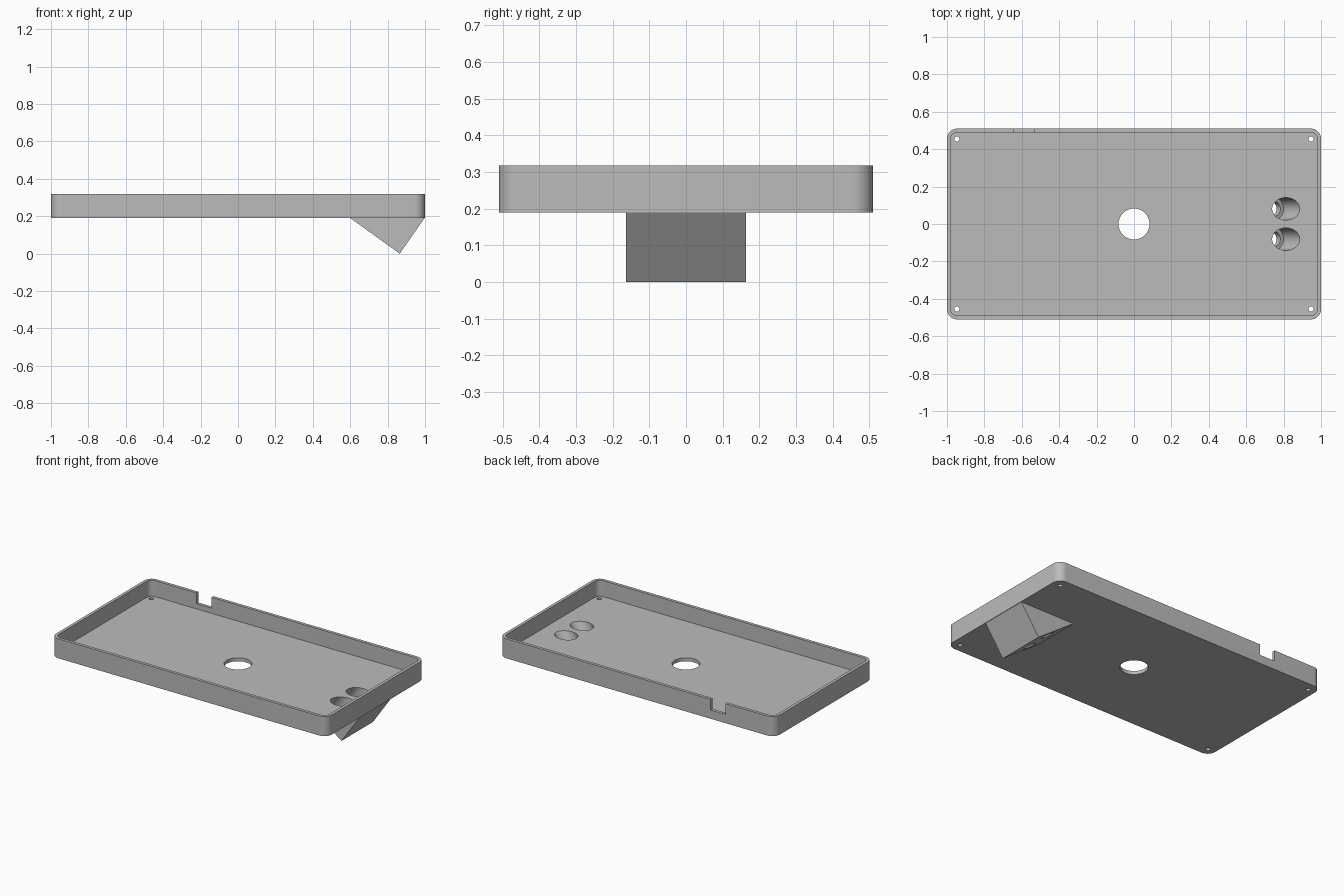
import bpy, bmesh, math
from mathutils import Vector

cube = bpy.data.objects.get("Cube")
if cube:
    bpy.data.objects.remove(cube)

BOTTOM, FLOOR, TOP = 0.19, 0.213, 0.318
HALF_X, HALF_Y, WALL, CORNER = 1.0, 0.51, 0.02, 0.055

grey = bpy.data.materials.new("plain grey")
grey.use_nodes = True
grey.diffuse_color = (0.5, 0.5, 0.5, 1)
grey.node_tree.nodes["Principled BSDF"].inputs["Base Color"].default_value = (0.5, 0.5, 0.5, 1)


def prism(name, outline, sweep):
    """Solid swept from a flat outline."""
    bm = bmesh.new()
    face = bm.faces.new([bm.verts.new(p) for p in outline])
    swept = bmesh.ops.extrude_face_region(bm, geom=[face])["geom"]
    verts = [v for v in swept if isinstance(v, bmesh.types.BMVert)]
    bmesh.ops.translate(bm, verts=verts, vec=sweep)
    bmesh.ops.recalc_face_normals(bm, faces=bm.faces)
    mesh = bpy.data.meshes.new(name)
    bm.to_mesh(mesh)
    bm.free()
    mesh.materials.append(grey)
    obj = bpy.data.objects.new(name, mesh)
    bpy.context.collection.objects.link(obj)
    return obj


def rounded_box(name, hx, hy, r, z0, z1, steps=10):
    outline = []
    for i, (sx, sy) in enumerate([(1, 1), (-1, 1), (-1, -1), (1, -1)]):
        for k in range(steps + 1):
            a = math.pi / 2 * (i + k / steps)
            outline.append((sx * (hx - r) + r * math.cos(a), sy * (hy - r) + r * math.sin(a), z0))
    return prism(name, outline, (0, 0, z1 - z0))


def rod(name, start, end, radius, sides=48):
    start, end = Vector(start), Vector(end)
    turn = (end - start).to_track_quat("Z", "Y")
    ring = [2 * math.pi * k / sides for k in range(sides)]
    outline = [start + turn @ Vector((radius * math.cos(a), radius * math.sin(a), 0)) for a in ring]
    return prism(name, outline, end - start)


def combine(target, tool, operation):
    bpy.context.view_layer.objects.active = target
    mod = target.modifiers.new("combine", "BOOLEAN")
    mod.operation, mod.solver, mod.object = operation, "EXACT", tool
    bpy.ops.object.modifier_apply(modifier=mod.name)
    bpy.data.objects.remove(tool)


# Tray shell with the angled sensor block underneath
tray = rounded_box("tray", HALF_X, HALF_Y, CORNER, BOTTOM, TOP)
profile = [(0.6, BOTTOM), (0.865, 0), (0.997, BOTTOM), (0.985, 0.2), (0.61, 0.2)]
block = prism("angled_block", [(x, -0.163, z) for x, z in profile], (0, 0.326, 0))
combine(tray, block, "UNION")
cavity = rounded_box("cavity", HALF_X - WALL, HALF_Y - WALL, CORNER - WALL, FLOOR, TOP + 0.1)
combine(tray, cavity, "DIFFERENCE")

# Centre hole and corner screw holes
holes = [(0, 0, 0.083)] + [(x, y, 0.014) for x in (-0.947, 0.947) for y in (-0.455, 0.455)]
for x, y, r in holes:
    combine(tray, rod("hole", (x, y, 0.1), (x, y, 0.25), r), "DIFFERENCE")

# Stepped bores, square to the block's long slope
axis = Vector((-BOTTOM, 0, -0.265)).normalized()
for y in (-0.081, 0.081):
    mouth = Vector((0.8125, y, FLOOR))
    for depth, r in ((0.107, 0.06), (0.25, 0.04)):
        combine(tray, rod("bore", mouth - axis * 0.07, mouth + axis * depth, r), "DIFFERENCE")

# Cable notch in the rear wall
notch = [(-0.645, 0.45, 0.247), (-0.535, 0.45, 0.247), (-0.535, 0.45, 0.4), (-0.645, 0.45, 0.4)]
combine(tray, prism("notch", notch, (0, 0.1, 0)), "DIFFERENCE")

# Smooth the rounded corners and bores, keep edges sharp
bpy.ops.object.select_all(action="DESELECT")
tray.select_set(True)
bpy.context.view_layer.objects.active = tray
bpy.ops.object.shade_smooth_by_angle(angle=math.radians(30))
